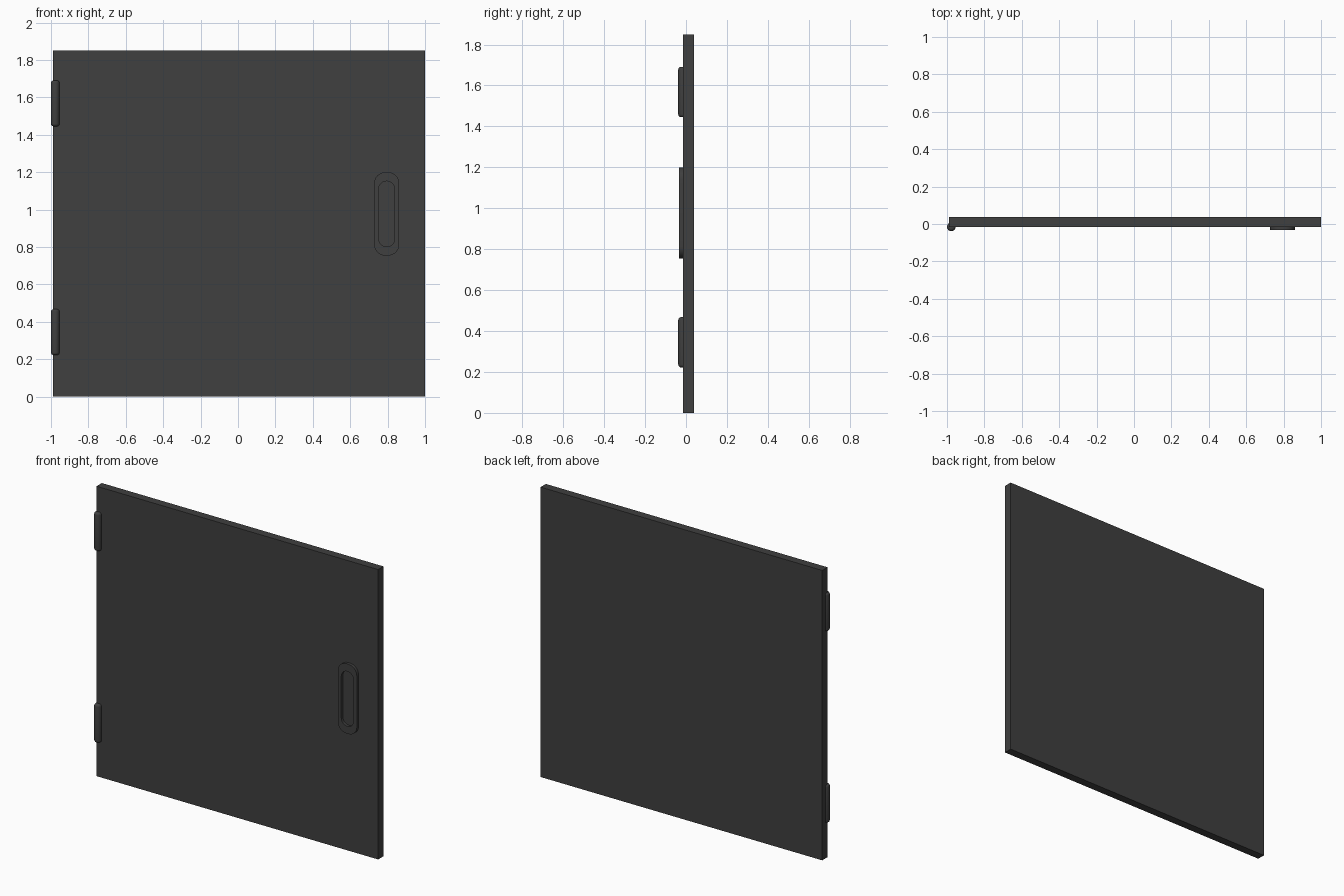
import bpy, bmesh
from math import sin, cos, pi

cube = bpy.data.objects.get("Cube")
if cube:
    bpy.data.objects.remove(cube, do_unlink=True)

mat = bpy.data.materials.new("charcoal")
mat.use_nodes = True
COLOUR = (0.05, 0.05, 0.05, 1)
mat.diffuse_color = COLOUR
mat.node_tree.nodes["Principled BSDF"].inputs["Base Color"].default_value = COLOUR

FRONT = -0.015   # y of the panel's front face


def finish(bm, name, smooth=True):
    bmesh.ops.recalc_face_normals(bm, faces=bm.faces)
    mesh = bpy.data.meshes.new(name)
    bm.to_mesh(mesh)
    bm.free()
    mesh.materials.append(mat)
    obj = bpy.data.objects.new(name, mesh)
    bpy.context.collection.objects.link(obj)
    if smooth:
        bpy.ops.object.select_all(action='DESELECT')
        obj.select_set(True)
        bpy.context.view_layer.objects.active = obj
        bpy.ops.object.shade_smooth_by_angle(angle=pi / 6)
    return obj


def rounded_loop(bm, half_w, half_h, radius, y, cx, cz, steps=8):
    """Ring of vertices around a rounded rectangle in the xz plane."""
    verts = []
    for corner, (sx, sz) in enumerate([(1, 1), (-1, 1), (-1, -1), (1, -1)]):
        for i in range(steps + 1):
            a = (corner + i / steps) * pi / 2
            verts.append(bm.verts.new((cx + sx * (half_w - radius) + radius * cos(a), y,
                                       cz + sz * (half_h - radius) + radius * sin(a))))
    return verts


def bridge(bm, a, b):
    n = len(a)
    for i in range(n):
        j = (i + 1) % n
        bm.faces.new((a[i], a[j], b[j], b[i]))


# Door panel
bm = bmesh.new()
bmesh.ops.create_cube(bm, size=1)
bmesh.ops.scale(bm, vec=(1.988, 0.053, 1.85), verts=bm.verts)
bmesh.ops.translate(bm, vec=(0.006, FRONT + 0.0265, 0.925), verts=bm.verts)
finish(bm, "door_panel", smooth=False)

# Handle: raised rounded plate with a recessed finger slot
bm = bmesh.new()
outer, inner = (0.067, 0.223, 0.06), (0.043, 0.175, 0.0425)
centre = (0.795, 0.977)
loops = [rounded_loop(bm, *size, y, *centre) for size, y in (
    (outer, FRONT), (outer, FRONT - 0.018), (inner, FRONT - 0.018), (inner, FRONT - 0.001))]
for a, b in zip(loops, loops[1:]):
    bridge(bm, a, b)
bm.faces.new(loops[-1])
finish(bm, "recessed_handle")

# Hinges: upright barrels with rounded ends
for name, bottom in (("lower_hinge", 0.222), ("upper_hinge", 1.445)):
    bm = bmesh.new()
    length, radius = 0.246, 0.023
    bmesh.ops.create_cone(bm, cap_ends=True, segments=24, radius1=radius,
                          radius2=radius, depth=length)
    rims = [e for e in bm.edges if abs(e.verts[0].co.z - e.verts[1].co.z) < 0.001]
    bmesh.ops.bevel(bm, geom=rims, offset=0.014, segments=4, profile=0.5, affect='EDGES')
    bmesh.ops.translate(bm, vec=(-0.977, FRONT, bottom + length / 2), verts=bm.verts)
    finish(bm, name)
